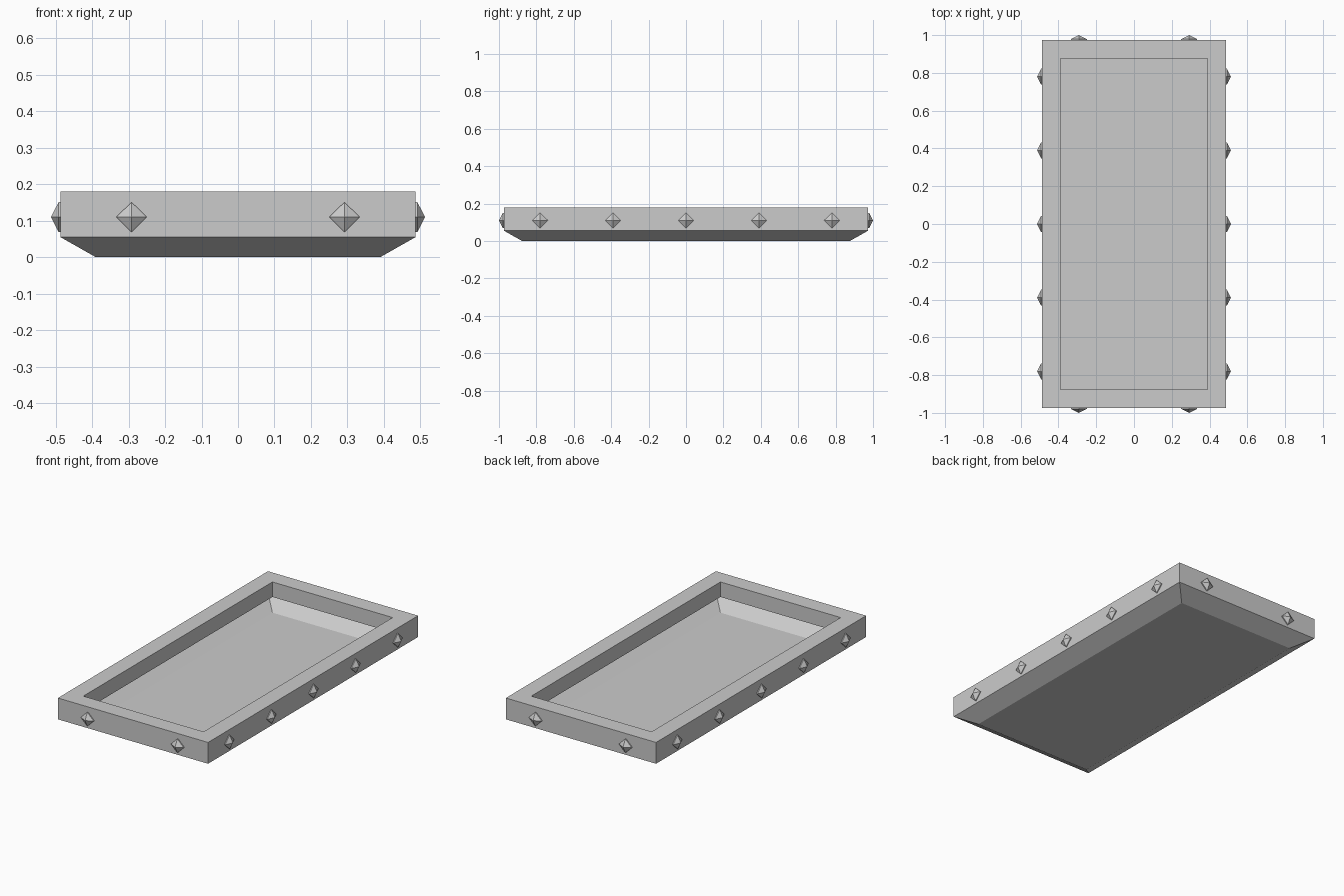
import bpy, bmesh
from mathutils import Vector

if "Cube" in bpy.data.objects:
    bpy.data.objects.remove(bpy.data.objects["Cube"])


def make_object(name, bm):
    bmesh.ops.recalc_face_normals(bm, faces=bm.faces)
    mesh = bpy.data.meshes.new(name)
    bm.to_mesh(mesh)
    bm.free()
    obj = bpy.data.objects.new(name, mesh)
    bpy.context.collection.objects.link(obj)
    return obj


def skin(bm, rings):
    for a, b in zip(rings, rings[1:]):
        n = len(a)
        for i in range(n):
            bm.faces.new((a[i], a[(i + 1) % n], b[(i + 1) % n], b[i]))


# Tray: floor, sloped skirt, upright wall, flat rim and inner lip
bm = bmesh.new()
profile = [(0.39, 0.876, 0.0), (0.487, 0.973, 0.055), (0.487, 0.973, 0.18),
           (0.39, 0.876, 0.18), (0.39, 0.876, 0.092)]
rings = [[bm.verts.new((sx * x, sy * y, z))
          for sx, sy in ((-1, -1), (1, -1), (1, 1), (-1, 1))]
         for x, y, z in profile]
skin(bm, rings)
bm.faces.new(rings[0])
make_object("tray", bm)


# Studs: diamond base with a pyramid point, standing out from the wall
def stud(name, base, normal):
    bm = bmesh.new()
    n, base = Vector(normal), Vector(base)
    side, up = Vector((-n.y, n.x, 0)) * 0.042, Vector((0, 0, 0.041))
    rings = [[bm.verts.new(base + n * d + o) for o in (side, up, -side, -up)]
             for d in (0.0, 0.006)]
    skin(bm, rings)
    tip = bm.verts.new(base + n * 0.027)
    for i in range(4):
        bm.faces.new((rings[1][i], rings[1][(i + 1) % 4], tip))
    make_object(name, bm)


for s in (-1, 1):
    for k in range(-2, 3):
        stud("side_stud", (s * 0.486, k * 0.39, 0.11), (s, 0, 0))
    for x in (-0.292, 0.292):
        stud("end_stud", (x, s * 0.973, 0.11), (0, s, 0))
